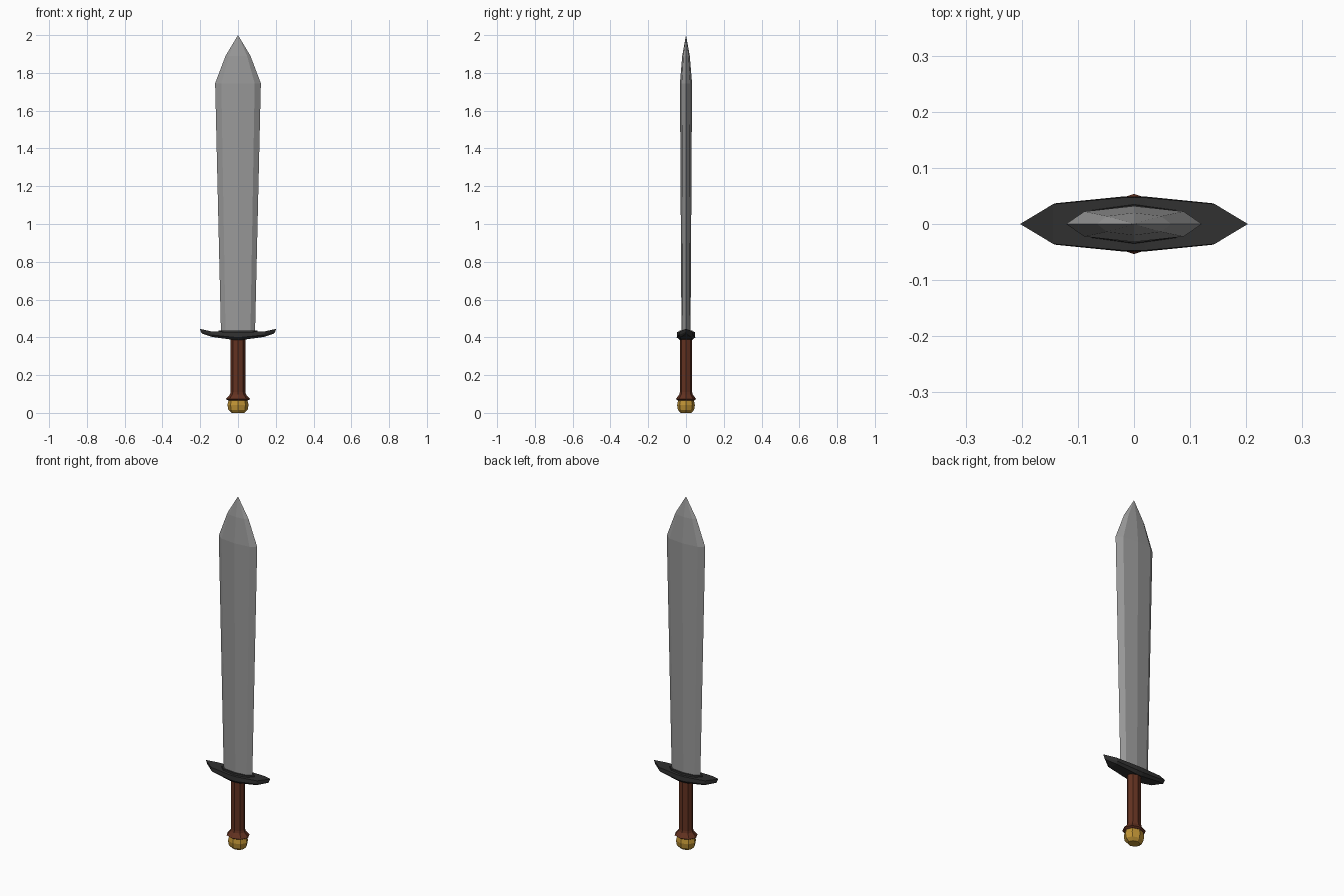
import bpy, bmesh, math

if "Cube" in bpy.data.objects:
    bpy.data.objects.remove(bpy.data.objects["Cube"])


def material(name, rgb):
    m = bpy.data.materials.new(name)
    m.diffuse_color = (*rgb, 1)
    m.use_nodes = True
    m.node_tree.nodes["Principled BSDF"].inputs["Base Color"].default_value = m.diffuse_color
    return m


def loft(name, rings, mat):
    """Skin a closed, flat-shaded solid through rings of equal point count."""
    bm = bmesh.new()
    loops = [[bm.verts.new(p) for p in ring] for ring in rings]
    n = len(rings[0])
    for a, b in zip(loops, loops[1:]):
        for i in range(n):
            j = (i + 1) % n
            bm.faces.new((a[i], a[j], b[j], b[i]))
    bm.faces.new(loops[0][::-1])
    bm.faces.new(loops[-1])
    bmesh.ops.remove_doubles(bm, verts=bm.verts, dist=0.0005)
    bmesh.ops.recalc_face_normals(bm, faces=bm.faces)
    me = bpy.data.meshes.new(name)
    bm.to_mesh(me)
    bm.free()
    ob = bpy.data.objects.new(name, me)
    bpy.context.collection.objects.link(ob)
    me.materials.append(mat)
    return ob


def blade_ring(w, t, z):
    # Eight-sided lens section with bevelled cutting edges
    q = [(1, 0), (0.73, 0.7), (0, 1), (-0.73, 0.7),
         (-1, 0), (-0.73, -0.7), (0, -1), (0.73, -0.7)]
    return [(x * w, y * t, z) for x, y in q]


def octagon(r, z):
    # Slightly flattened front to back, corners on the axes
    angles = [i * math.pi / 4 for i in range(8)]
    return [(r * math.cos(a), 0.84 * r * math.sin(a), z) for a in angles]


def guard_ring(x, w, bottom, top, shear):
    # Hexagonal section across the guard; shear pulls the underside inwards
    s = math.copysign(shear, x)
    mid = bottom + 0.35 * (top - bottom)
    return [(x, 0.96 * w, top), (x - s * 0.6, w, mid), (x - s, 0.7 * w, bottom),
            (x - s, -0.7 * w, bottom), (x - s * 0.6, -w, mid), (x, -0.96 * w, top)]


steel = material("steel", (0.32, 0.32, 0.32))
dark = material("dark_iron", (0.03, 0.03, 0.03))
leather = material("brown_leather", (0.125, 0.032, 0.015))
gold = material("gold", (0.52, 0.29, 0.035))

# Blade, widening towards the point
loft("blade", [blade_ring(0.09, 0.024, 0.42), blade_ring(0.121, 0.032, 1.745),
               blade_ring(0.066, 0.02, 1.89), blade_ring(0, 0, 2.0)], steel)

# Crossguard with upswept pointed ends, and the collar around the blade
half = [(0.203, 0.0, 0.42, 0.445, 0.012), (0.144, 0.037, 0.402, 0.432, 0.008),
        (0.02, 0.049, 0.386, 0.427, 0.0)]
stations = [(-x, *rest) for x, *rest in half] + half[::-1]
loft("crossguard", [guard_ring(*s) for s in stations], dark)
loft("blade_collar", [blade_ring(0.106, 0.036, 0.415),
                      blade_ring(0.104, 0.034, 0.437)], dark)

# Grip with flared foot
loft("grip", [octagon(0.052, 0.066), octagon(0.064, 0.073), octagon(0.042, 0.098),
              octagon(0.039, 0.11), octagon(0.039, 0.395)], leather)

# Pommel
loft("pommel", [octagon(0.034, 0.0), octagon(0.051, 0.016), octagon(0.056, 0.042),
                octagon(0.049, 0.07)], gold)
